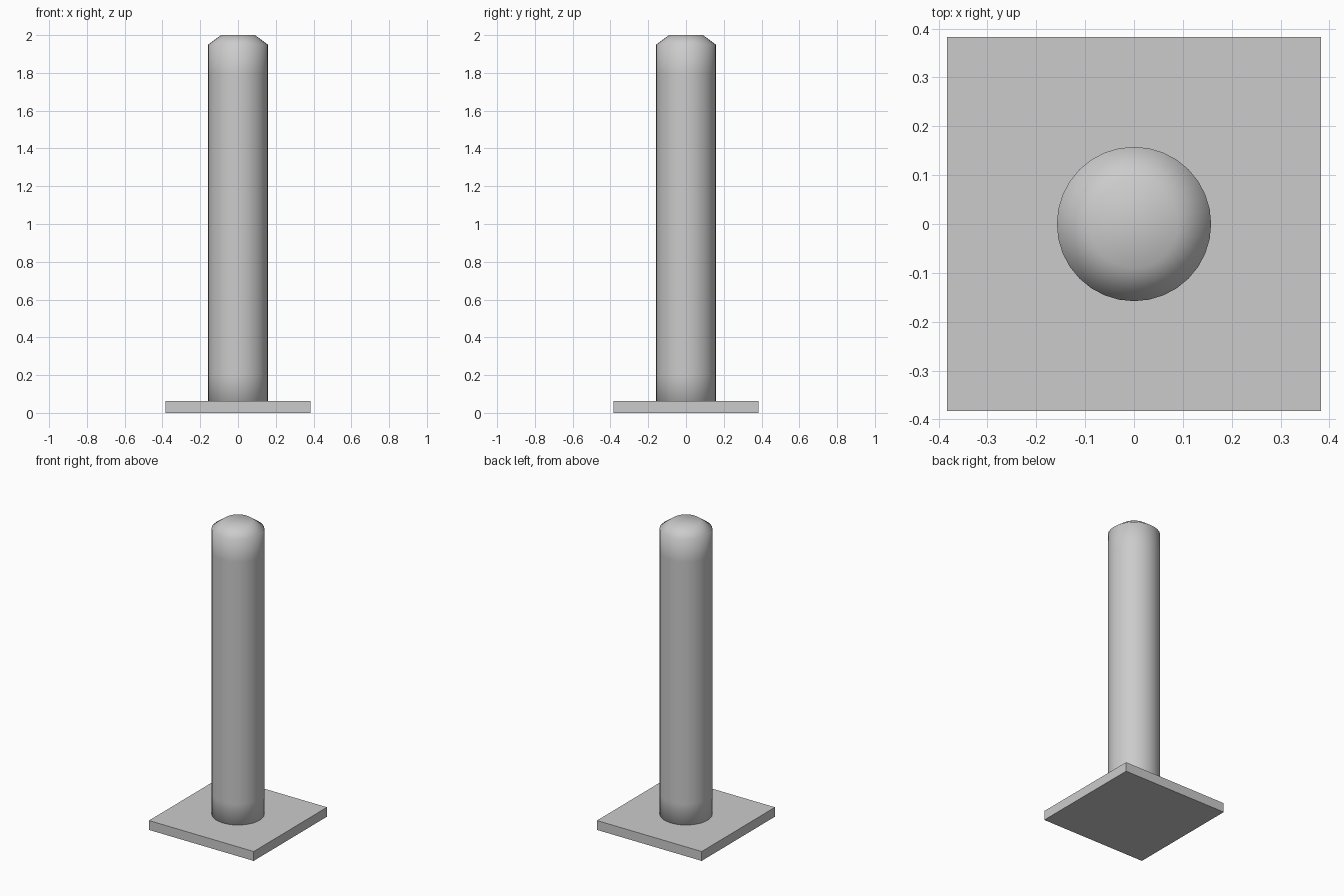
import bpy, bmesh
from math import cos, sin, tau

if "Cube" in bpy.data.objects:
    bpy.data.objects.remove(bpy.data.objects["Cube"])

SIDES = 32


def make_object(name, bm):
    bmesh.ops.recalc_face_normals(bm, faces=bm.faces)
    mesh = bpy.data.meshes.new(name)
    bm.to_mesh(mesh)
    bm.free()
    obj = bpy.data.objects.new(name, mesh)
    bpy.context.collection.objects.link(obj)
    return obj


# Square base plate
bm = bmesh.new()
bmesh.ops.create_cube(bm, size=1)
bmesh.ops.scale(bm, vec=(0.766, 0.766, 0.062), verts=bm.verts)
bmesh.ops.translate(bm, vec=(0, 0, 0.031), verts=bm.verts)
make_object("base_plate", bm)

# Round post with chamfered ends, the lower one sunk in the plate
profile = [(0.09, 0.01), (0.158, 0.055), (0.158, 0.2),
           (0.158, 1.8), (0.158, 1.95), (0.09, 2.0)]
bm = bmesh.new()
rings = [[bm.verts.new((r * cos(tau * i / SIDES), r * sin(tau * i / SIDES), z))
          for i in range(SIDES)] for r, z in profile]
for low, high in zip(rings, rings[1:]):
    for i in range(SIDES):
        j = (i + 1) % SIDES
        bm.faces.new((low[i], low[j], high[j], high[i]))
bm.faces.new(rings[0][::-1])
bm.faces.new(rings[-1])
for face in bm.faces:
    face.smooth = True
make_object("post", bm)
